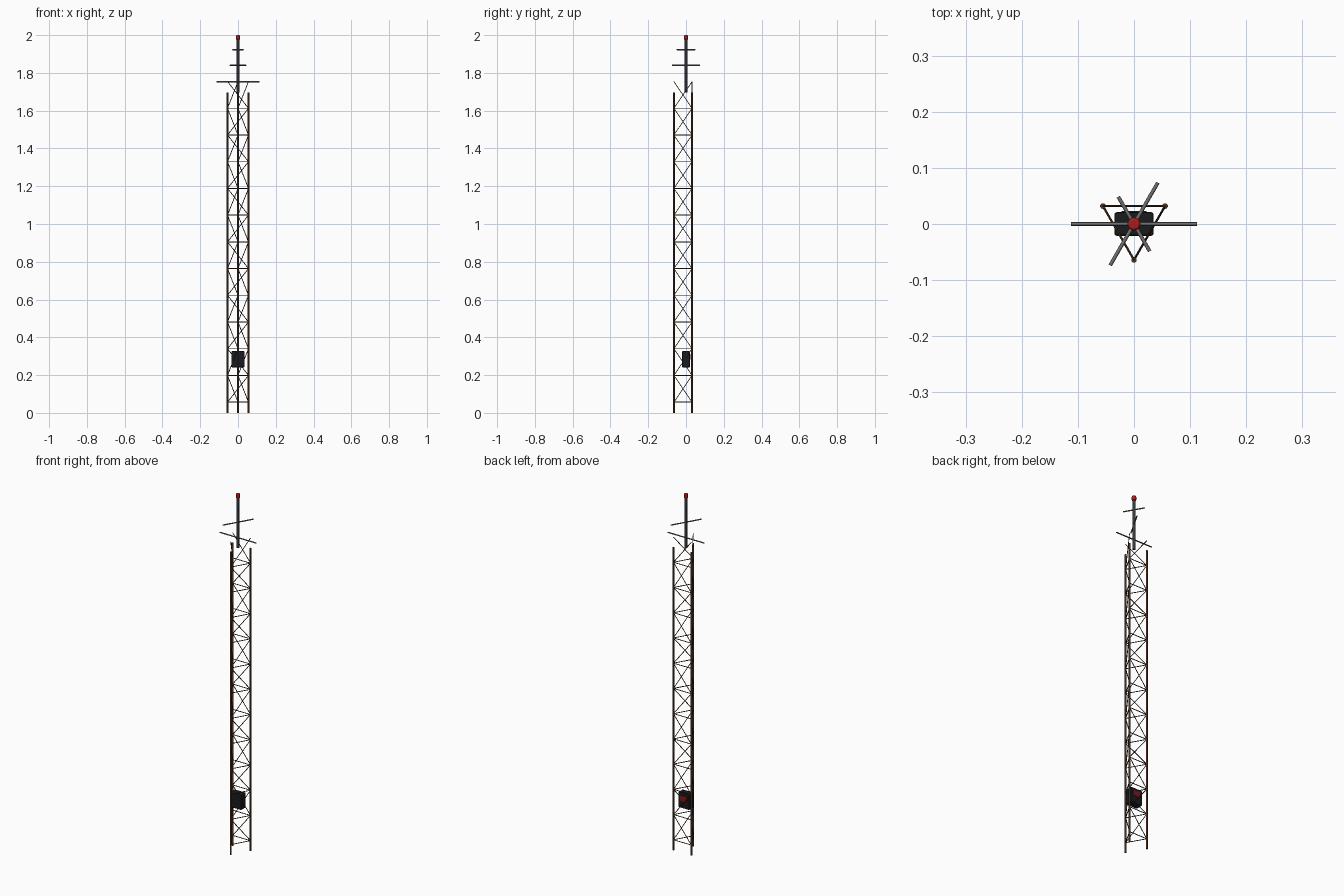
import bpy, math
from mathutils import Vector

if "Cube" in bpy.data.objects:
    bpy.data.objects.remove(bpy.data.objects["Cube"])


def material(name, rgb):
    m = bpy.data.materials.new(name)
    m.diffuse_color = (*rgb, 1)
    m.use_nodes = True
    m.node_tree.nodes["Principled BSDF"].inputs["Base Color"].default_value = m.diffuse_color
    return m


RUST = material("rusty_steel", (0.085, 0.04, 0.02))
DARK = material("dark_steel", (0.04, 0.043, 0.047))
GREY = material("antenna_grey", (0.16, 0.16, 0.16))
BLACK = material("black_paint", (0.01, 0.011, 0.013))
RED = material("red_paint", (0.42, 0.012, 0.01))
DARK_RED = material("dark_red_paint", (0.2, 0.01, 0.012))


def rod(name, a, b, r, mat, sides=8):
    a, b = Vector(a), Vector(b)
    d = b - a
    bpy.ops.mesh.primitive_cylinder_add(vertices=sides, radius=r, depth=d.length, location=(a + b) / 2)
    o = bpy.context.object
    o.name = name
    o.rotation_euler = d.to_track_quat('Z', 'Y').to_euler()
    o.data.materials.append(mat)
    bpy.ops.object.shade_smooth_by_angle(angle=math.radians(50))
    return o


def block(name, loc, size, mat, bevel=0.0):
    bpy.ops.mesh.primitive_cube_add(size=1, location=loc)
    o = bpy.context.object
    o.name = name
    o.scale = size
    bpy.ops.object.transform_apply(location=False, rotation=False, scale=True)
    o.data.materials.append(mat)
    if bevel:
        m = o.modifiers.new("bevel", 'BEVEL')
        m.width, m.segments = bevel, 2
    return o


# three tower legs: front, back right, back left
R, TOP = 0.064, 1.697
corners = [Vector((R * math.cos(t), R * math.sin(t), 0)) for t in map(math.radians, (-90, 30, 150))]
for c, side in zip(corners, ("front", "right", "left")):
    rod(f"{side}_leg", c, c + Vector((0, 0, TOP)), 0.005, RUST, 10)

# lattice: horizontal ring and alternating diagonals in every bay
BAYS, Z0 = 12, 0.057
STEP = TOP / BAYS
for i in range(BAYS):
    low, high = Vector((0, 0, Z0 + i * STEP)), Vector((0, 0, Z0 + (i + 1) * STEP))
    for k in range(3):
        a, b = corners[k], corners[(k + 1) % 3]
        rod("horizontal_brace", a + low, b + low, 0.0023, RUST, 6)
        if i % 2 == 0:
            a, b = b, a
        rod("diagonal_brace", a + low, b + high, 0.002, RUST, 6)

# antenna mast with crossed rods and a beacon
rod("mast", (0, 0, TOP), (0, 0, 1.98), 0.007, DARK, 12)
for z, half, angle in ((1.753, 0.1125, 0), (1.84, 0.085, 60), (1.923, 0.056, 120)):
    t = math.radians(angle)
    d = Vector((math.cos(t), math.sin(t), 0)) * half
    up = Vector((0, 0, z))
    rod("antenna_rod", up - d, up + d, 0.0033, GREY)
beacon = rod("beacon", (0, 0, 1.976), (0, 0, 2.0), 0.0115, RED, 16)
m = beacon.modifiers.new("bevel", 'BEVEL')
m.width, m.segments, m.limit_method = 0.004, 2, 'ANGLE'

# equipment box with a red plate on the back
block("equipment_box", (0, 0, 0.284), (0.07, 0.042, 0.085), BLACK, 0.004)
block("red_plate", (0, 0.0215, 0.297), (0.045, 0.003, 0.03), DARK_RED)
